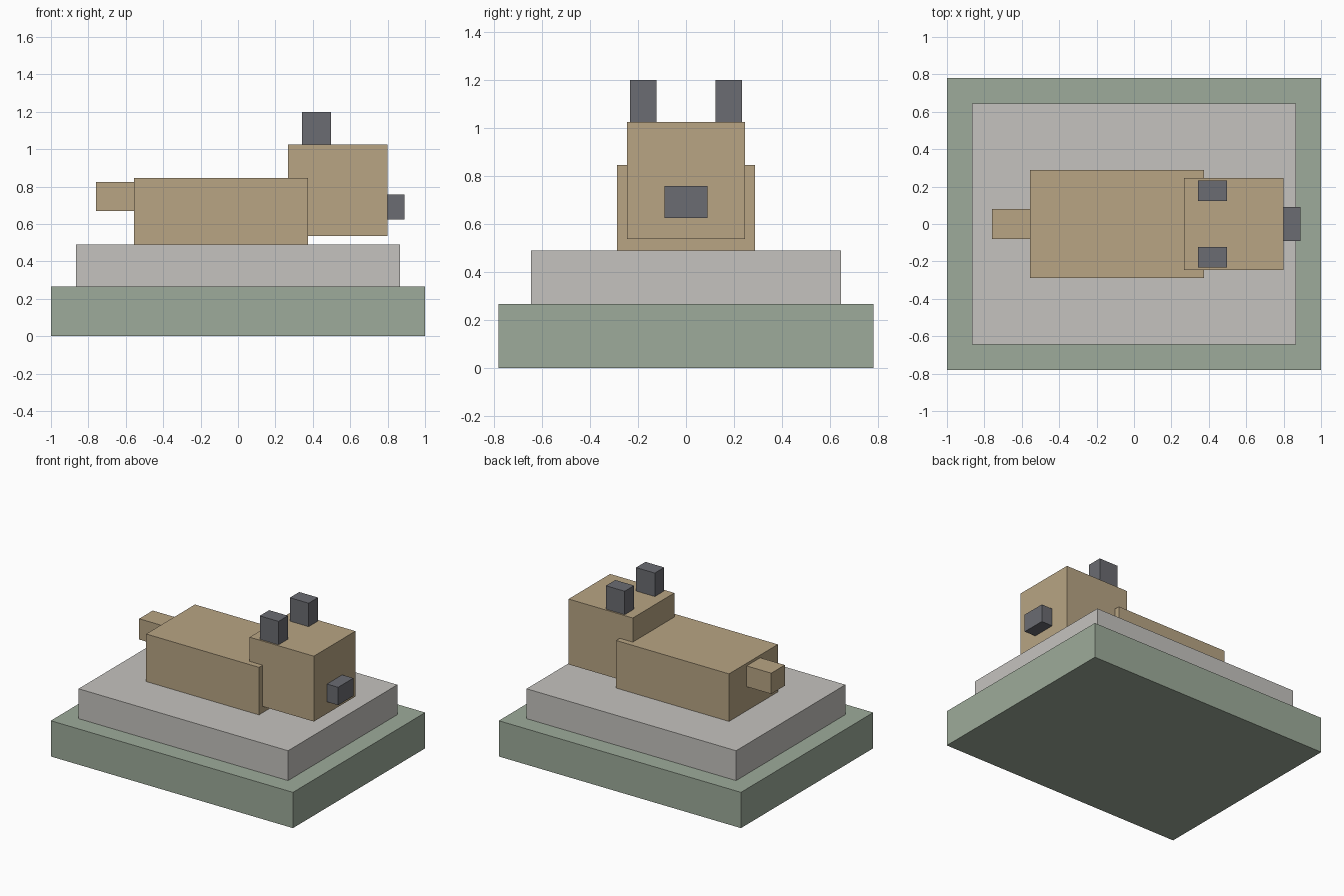
import bpy

default = bpy.data.objects.get("Cube")
if default:
    bpy.data.objects.remove(default, do_unlink=True)


def make_material(name, rgb):
    mat = bpy.data.materials.new(name)
    mat.use_nodes = True
    color = (*rgb, 1)
    mat.diffuse_color = color
    mat.node_tree.nodes["Principled BSDF"].inputs["Base Color"].default_value = color
    return mat


sage = make_material("sage green", (0.34, 0.41, 0.325))
stone = make_material("pale stone", (0.56, 0.545, 0.52))
tan = make_material("tan", (0.48, 0.375, 0.23))
slate = make_material("slate grey", (0.147, 0.15, 0.168))


def box(name, mat, x, y, z):
    """Box from the low and high limits on each axis."""
    limits = (x, y, z)
    bpy.ops.mesh.primitive_cube_add(size=1, location=[(a + b) / 2 for a, b in limits])
    obj = bpy.context.object
    obj.name = name
    obj.scale = [b - a for a, b in limits]
    bpy.ops.object.transform_apply(location=False, rotation=False, scale=True)
    obj.data.materials.append(mat)
    return obj


# Stepped plinth
box("base", sage, (-1, 1), (-0.78, 0.78), (0, 0.267))
box("slab", stone, (-0.865, 0.865), (-0.645, 0.645), (0.267, 0.49))

# Animal lying along x, head towards +x
box("body", tan, (-0.557, 0.375), (-0.288, 0.288), (0.49, 0.845))
box("head", tan, (0.268, 0.798), (-0.245, 0.245), (0.537, 1.025))
box("tail", tan, (-0.76, -0.557), (-0.08, 0.08), (0.67, 0.825))
box("snout", slate, (0.798, 0.89), (-0.09, 0.09), (0.625, 0.758))

# Pair of ears on top of the head
for side, sign in (("left", 1), ("right", -1)):
    y = sorted((sign * 0.122, sign * 0.233))
    box(side + "_ear", slate, (0.343, 0.498), y, (1.025, 1.2))
